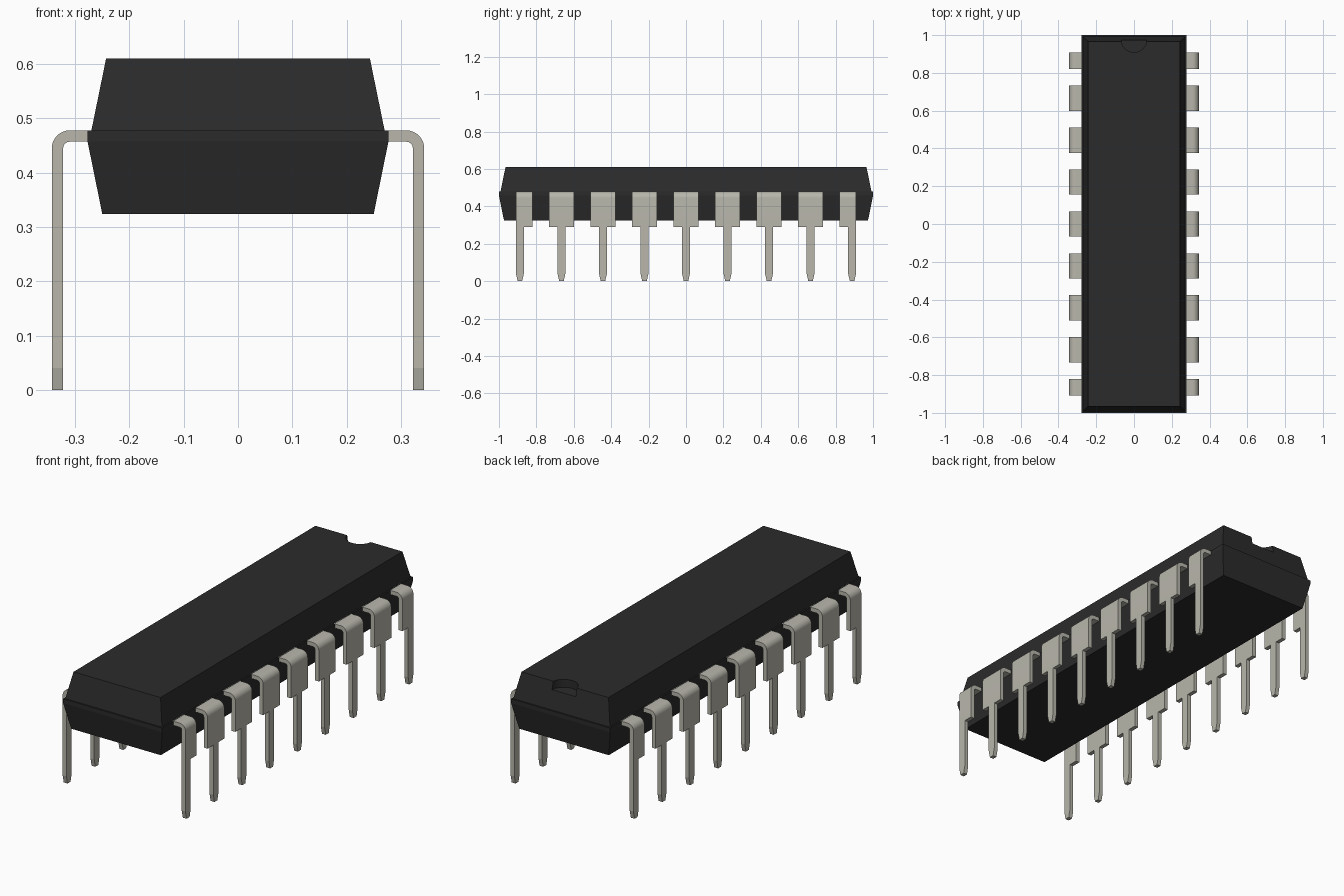
import bpy, bmesh, math

if "Cube" in bpy.data.objects:
    bpy.data.objects.remove(bpy.data.objects["Cube"])


def material(name, color):
    m = bpy.data.materials.new(name)
    m.diffuse_color = (*color, 1)
    m.use_nodes = True
    m.node_tree.nodes["Principled BSDF"].inputs["Base Color"].default_value = m.diffuse_color
    return m


def loft(bm, rings):
    """Closed solid through a series of equal-sized rings of points."""
    loops = [[bm.verts.new(p) for p in ring] for ring in rings]
    n = len(loops[0])
    for a, b in zip(loops, loops[1:]):
        for i in range(n):
            j = (i + 1) % n
            bm.faces.new((a[i], a[j], b[j], b[i]))
    bm.faces.new(loops[0][::-1])
    bm.faces.new(loops[-1])


def finish(bm, name, mat):
    bmesh.ops.recalc_face_normals(bm, faces=bm.faces)
    me = bpy.data.meshes.new(name)
    bm.to_mesh(me)
    bm.free()
    me.materials.append(mat)
    ob = bpy.data.objects.new(name, me)
    bpy.context.collection.objects.link(ob)
    bpy.context.view_layer.objects.active = ob
    return ob


black = material("black_plastic", (0.024, 0.024, 0.024))
metal = material("tin_plate", (0.48, 0.47, 0.41))

# Moulded body: tapered halves with a small parting-line step
sections = [(0.25, 0.973, 0.324), (0.277, 1.0, 0.457), (0.277, 1.0, 0.478),
            (0.27, 0.992, 0.478), (0.243, 0.965, 0.61)]
bm = bmesh.new()
loft(bm, [[(-x, -y, z), (x, -y, z), (x, y, z), (-x, y, z)] for x, y, z in sections])
body = finish(bm, "body", black)

# Orientation notch cut into the back end of the top
bpy.ops.mesh.primitive_cylinder_add(vertices=32, radius=0.067, depth=0.2,
                                    location=(0, 0.976, 0.67))
cutter = bpy.context.object
cutter.name = "notch_cutter"
cutter.hide_render = True
cutter.data.materials.append(black)
cut = body.modifiers.new("notch", 'BOOLEAN')
cut.operation, cut.solver, cut.object = 'DIFFERENCE', 'EXACT', cutter
bpy.context.view_layer.objects.active = body
bpy.ops.object.modifier_apply(modifier=cut.name)
bpy.data.objects.remove(cutter)

# Pins: bent wide shoulder, then a narrow leg with a tapered tip
OUT, IN, TOP, LOW = 0.343, 0.322, 0.478, 0.457
R_OUT, R_IN, STEP = 0.033, 0.012, 0.29
WIDE, NARROW, TIP = 0.067, 0.021, 0.012
PITCH, COUNT, BEND = 0.222, 9, 8


def strip(outer, inner, y0, y1):
    (xo, zo), (xi, zi) = outer, inner
    return [(xo, y0, zo), (xo, y1, zo), (xi, y1, zi), (xi, y0, zi)]


for k in range(COUNT):
    yc = (k - (COUNT - 1) / 2) * PITCH
    y0 = yc - (NARROW if k == 0 else WIDE)
    y1 = yc + (NARROW if k == COUNT - 1 else WIDE)
    cx, cz = OUT - R_OUT, TOP - R_OUT
    shoulder = [strip((0.265, TOP), (0.265, LOW), y0, y1)]
    for i in range(BEND + 1):
        a = math.pi / 2 * (1 - i / BEND)
        c, s = math.cos(a), math.sin(a)
        shoulder.append(strip((cx + R_OUT * c, cz + R_OUT * s),
                              (cx + R_IN * c, cz + R_IN * s), y0, y1))
    shoulder.append(strip((OUT, STEP), (IN, STEP), y0, y1))
    leg = [strip((OUT, z), (IN, z), yc - w, yc + w)
           for z, w in ((STEP, NARROW), (0.04, NARROW), (0, TIP))]
    bm = bmesh.new()
    loft(bm, shoulder)
    loft(bm, leg)
    pin = finish(bm, f"pin_pair_{k + 1}", metal)
    pin.modifiers.new("other_side", 'MIRROR').use_axis[0] = True
    bpy.ops.object.select_all(action='DESELECT')
    pin.select_set(True)
    # keep the tip taper crisp, the bend smooth
    bpy.ops.object.shade_smooth_by_angle(angle=math.radians(12))
